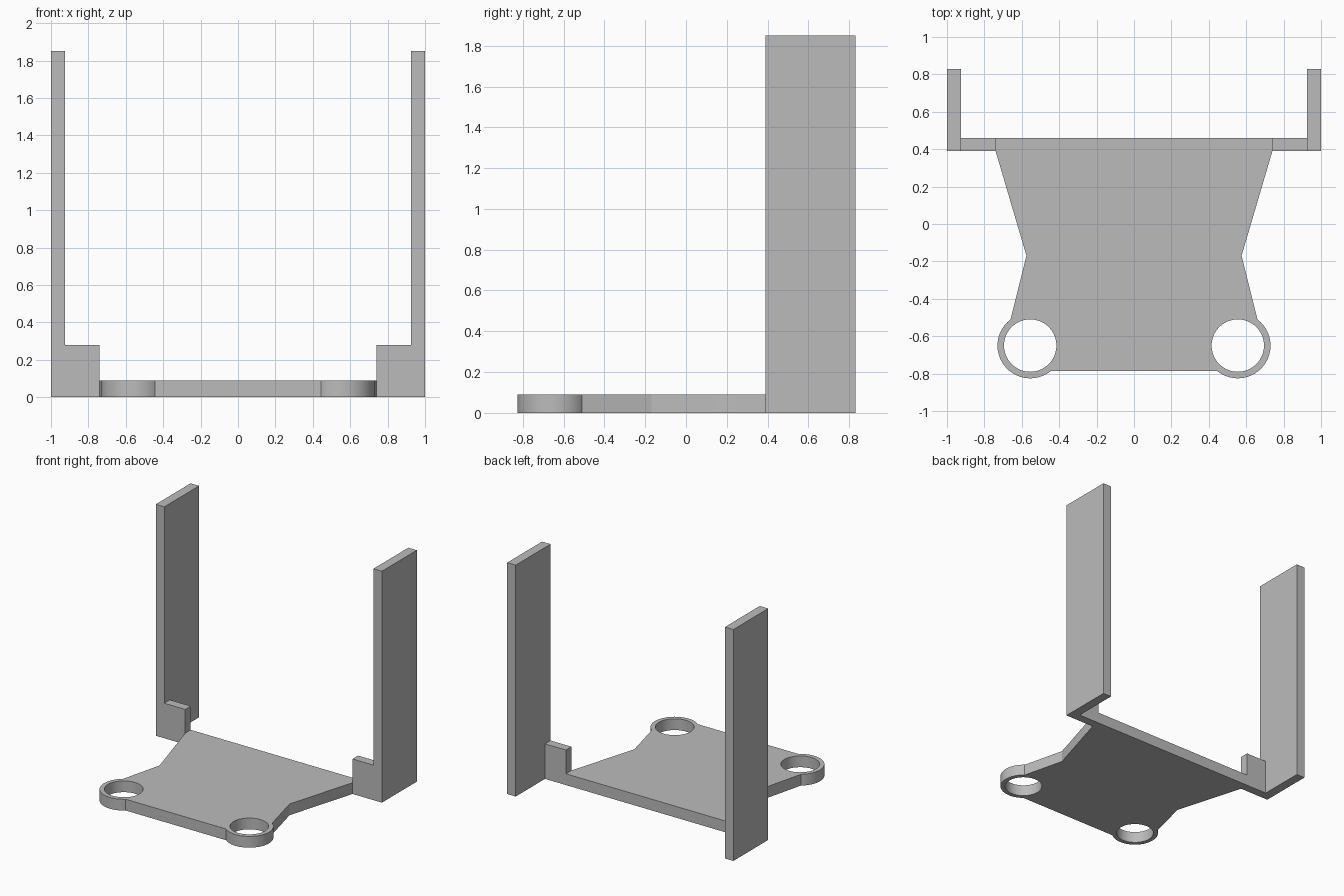
import bpy
import bmesh
from math import asin, atan2, cos, pi, radians, sin, sqrt, tau

cube = bpy.data.objects.get("Cube")
if cube:
    bpy.data.objects.remove(cube, do_unlink=True)

grey = bpy.data.materials.new("plain grey")
grey.use_nodes = True
colour = (0.5, 0.5, 0.5, 1)
grey.diffuse_color = colour
grey.node_tree.nodes["Principled BSDF"].inputs["Base Color"].default_value = colour

THICK = 0.09             # base plate thickness
BACK, FRONT = 0.46, -0.785
RING_X, RING_Y = 0.555, -0.65
OUTER, INNER = 0.175, 0.14


def finish(name, bm):
    bmesh.ops.recalc_face_normals(bm, faces=bm.faces)
    mesh = bpy.data.meshes.new(name)
    bm.to_mesh(mesh)
    bm.free()
    mesh.materials.append(grey)
    obj = bpy.data.objects.new(name, mesh)
    bpy.context.collection.objects.link(obj)
    return obj


def box(name, low, high):
    bm = bmesh.new()
    bmesh.ops.create_cube(bm, size=1)
    for v in bm.verts:
        v.co = [a + (b - a) * (c + 0.5) for a, b, c in zip(low, high, v.co)]
    return finish(name, bm)


def arc(x, y, radius, start, end, steps):
    angles = [start + (end - start) * i / steps for i in range(steps + 1)]
    return [(x + radius * cos(a), y + radius * sin(a)) for a in angles]


# Base plate: waisted outline running round the two front rings
start = pi + asin((RING_Y - FRONT) / OUTER)
end = atan2(0.14, 0.105) + tau
half = arc(RING_X, RING_Y, OUTER, start, end, 48)
half += [(0.575, -0.17), (0.74, 0.39), (0.74, BACK)]
outline = half + [(-x, y) for x, y in reversed(half)]
holes = [arc(s * RING_X, RING_Y, INNER, 0, tau, 64)[:-1] for s in (1, -1)]

bm = bmesh.new()
for loop in [outline] + holes:
    verts = [bm.verts.new((x, y, 0)) for x, y in loop]
    for a, b in zip(verts, verts[1:] + verts[:1]):
        bm.edges.new((a, b))
bmesh.ops.triangle_fill(bm, edges=bm.edges[:], use_beauty=True)
raised = bmesh.ops.extrude_face_region(bm, geom=bm.faces[:], use_keep_orig=True)
for v in raised["geom"]:
    if isinstance(v, bmesh.types.BMVert):
        v.co.z = THICK
plate = finish("base_plate", bm)
bpy.ops.object.select_all(action="DESELECT")
plate.select_set(True)
bpy.context.view_layer.objects.active = plate
bpy.ops.object.shade_smooth_by_angle(angle=radians(30))

# Upright side walls and the short brackets joining them to the plate
for side, s in (("left", 1), ("right", -1)):
    def span(x0, x1):
        return sorted((s * x0, s * x1))
    a, b = span(0.925, 1)
    box(side + "_wall", (a, 0.39, 0), (b, 0.83, 1.85))
    a, b = span(0.74, 0.925)
    box(side + "_bracket", (a, 0.39, 0), (b, BACK, 0.28))
